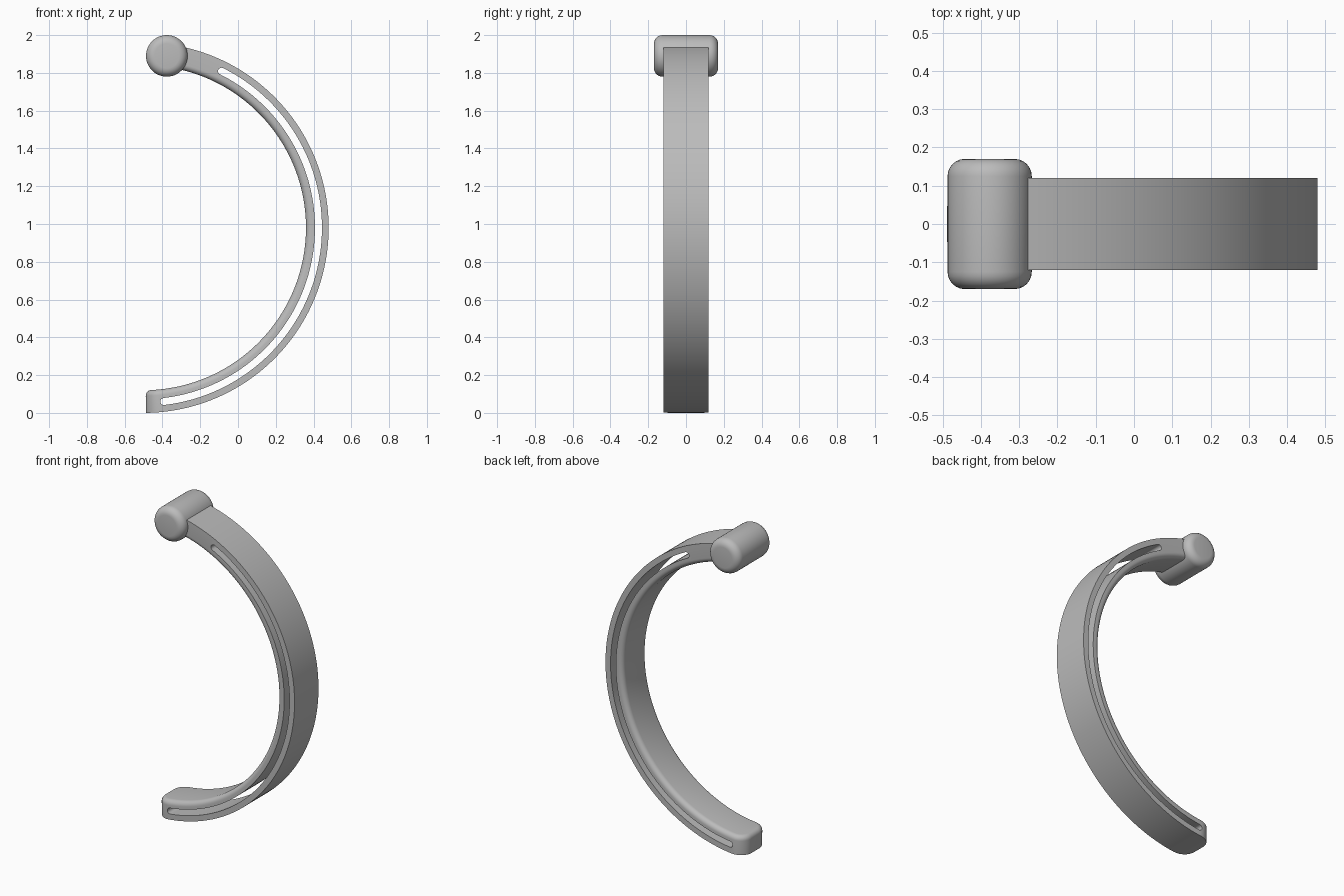
import bpy
import bmesh
from math import sin, cos, pi

if "Cube" in bpy.data.objects:
    bpy.data.objects.remove(bpy.data.objects["Cube"])

CX, CZ = -0.5, 0.98                # centre of the arc
R_OUT, R_IN = 0.98, 0.86           # band radii
HALF_W, CORNER, FILLET = 0.12, 0.08, 0.03
A_START, A_END = 0.013, pi - 0.133  # angles measured from straight down
STEPS = 96

grey = bpy.data.materials.new("satin grey")
grey.use_nodes = True
grey.diffuse_color = (0.5, 0.5, 0.5, 1)
grey.node_tree.nodes["Principled BSDF"].inputs["Base Color"].default_value = (0.5, 0.5, 0.5, 1)


def arc_point(r, a, y):
    return (CX + r * sin(a), y, CZ - r * cos(a))


def make_object(name, bm):
    bmesh.ops.recalc_face_normals(bm, faces=bm.faces)
    mesh = bpy.data.meshes.new(name)
    bm.to_mesh(mesh)
    bm.free()
    obj = bpy.data.objects.new(name, mesh)
    bpy.context.collection.objects.link(obj)
    mesh.materials.append(grey)
    return obj


def smooth(obj):
    bpy.ops.object.select_all(action='DESELECT')
    obj.select_set(True)
    bpy.context.view_layer.objects.active = obj
    bpy.ops.object.shade_smooth_by_angle(angle=pi / 6)


def half_outline(inset):
    """Plan of the band as (angle, half width), with a rounded free end."""
    rad = CORNER - inset
    pts = []
    for i in range(9):
        t = i / 8 * pi / 2
        pts.append((A_START + (CORNER - rad * cos(t)) / 0.92,
                    HALF_W - CORNER + rad * sin(t)))
    first = A_START + CORNER / 0.92
    for i in range(1, STEPS + 1):
        pts.append((first + (A_END - first) * i / STEPS, HALF_W - inset))
    return pts


# Curved band: stacked plan outlines, the inner rim rounded over
bm = bmesh.new()
levels = [(R_OUT, 0.0)]
for i in range(7):
    t = i / 6 * pi / 2
    levels.append((R_IN + FILLET * (1 - sin(t)), FILLET * (1 - cos(t))))
rings = []
for r, inset in levels:
    pts = half_outline(inset)
    front = [bm.verts.new(arc_point(r, a, -w)) for a, w in pts]
    back = [bm.verts.new(arc_point(r, a, w)) for a, w in pts]
    rings.append((front, back))
for (f0, b0), (f1, b1) in zip(rings, rings[1:]):
    loop0, loop1 = f0[::-1] + b0, f1[::-1] + b1
    n = len(loop0)
    for i in range(n):
        j = (i + 1) % n
        bm.faces.new((loop0[i], loop0[j], loop1[j], loop1[i]))
for front, back in (rings[0], rings[-1]):
    for i in range(len(front) - 1):
        bm.faces.new((front[i], front[i + 1], back[i + 1], back[i]))
band = make_object("curved_band", bm)

# Cutter for the long slot with rounded ends
S_MID, S_HALF = 0.926, 0.0185
S0, S1 = 0.116, pi - 0.462
outline = []
for i in range(STEPS + 1):
    outline.append((S_MID + S_HALF, S0 + (S1 - S0) * i / STEPS))
for i in range(1, 8):
    t = i / 8 * pi
    outline.append((S_MID + S_HALF * cos(t), S1 + S_HALF * sin(t) / S_MID))
for i in range(STEPS + 1):
    outline.append((S_MID - S_HALF, S1 + (S0 - S1) * i / STEPS))
for i in range(1, 8):
    t = i / 8 * pi
    outline.append((S_MID - S_HALF * cos(t), S0 - S_HALF * sin(t) / S_MID))
bm = bmesh.new()
near = [bm.verts.new(arc_point(r, a, -0.3)) for r, a in outline]
far = [bm.verts.new(arc_point(r, a, 0.3)) for r, a in outline]
bm.faces.new(near)
bm.faces.new(far)
for i in range(len(near)):
    j = (i + 1) % len(near)
    bm.faces.new((near[i], near[j], far[j], far[i]))
cutter = make_object("slot_cutter", bm)
cutter.hide_render = True

cut = band.modifiers.new("slot", 'BOOLEAN')
cut.operation = 'DIFFERENCE'
cut.solver = 'EXACT'
cut.object = cutter
bpy.ops.object.select_all(action='DESELECT')
bpy.context.view_layer.objects.active = band
band.select_set(True)
bpy.ops.object.modifier_apply(modifier=cut.name)
bpy.data.objects.remove(cutter)
smooth(band)

# Rounded cylinder at the top end
bpy.ops.mesh.primitive_cylinder_add(vertices=48, radius=0.11, depth=0.34,
                                    location=(-0.377, 0, 1.89),
                                    rotation=(pi / 2, 0, 0))
knob = bpy.context.object
knob.name = "end_roller"
knob.data.materials.append(grey)
bevel = knob.modifiers.new("rounded rims", 'BEVEL')
bevel.width = 0.045
bevel.segments = 6
bevel.limit_method = 'ANGLE'
bevel.angle_limit = pi / 3
bpy.ops.object.modifier_apply(modifier=bevel.name)
smooth(knob)
